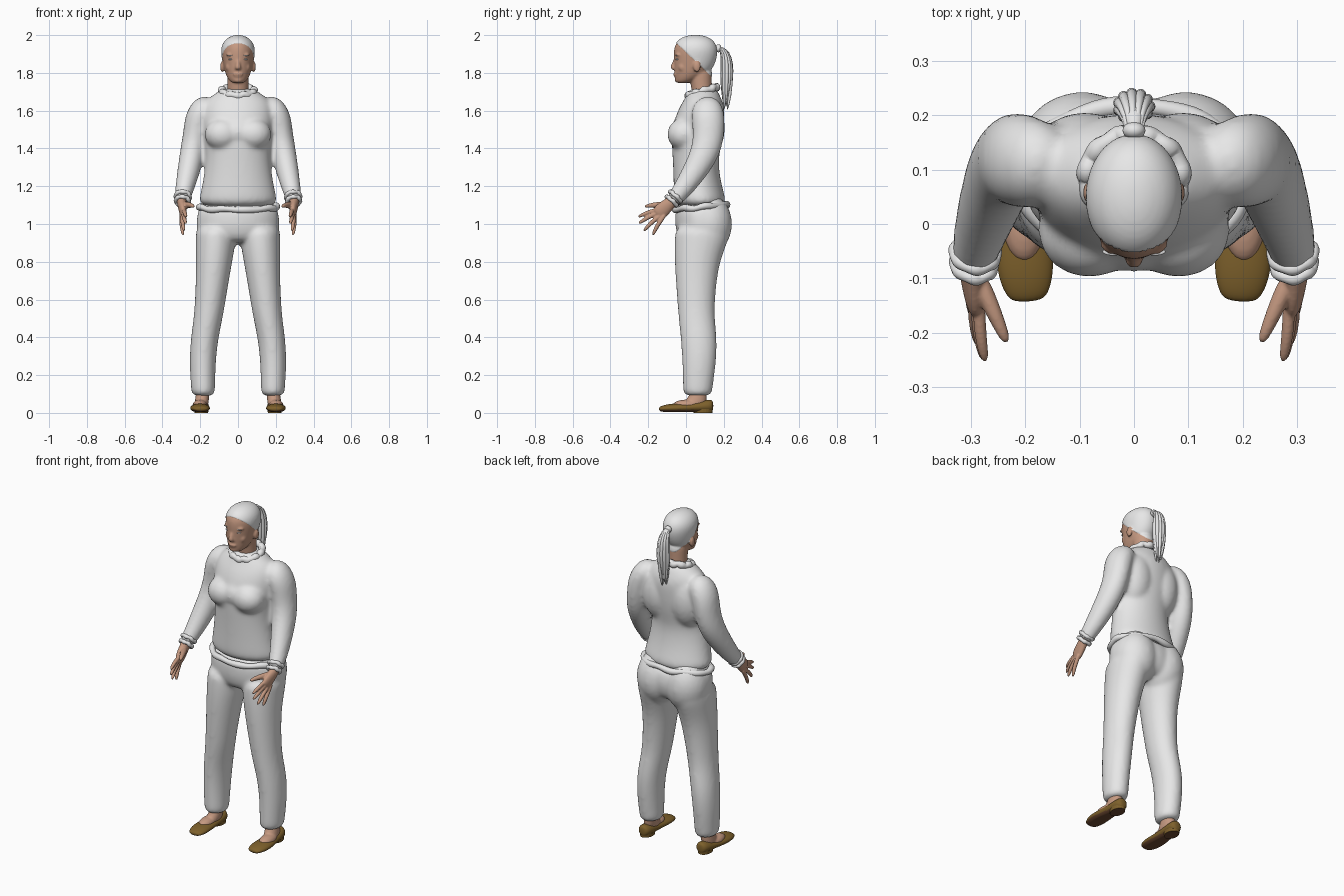
import bpy, bmesh, math
from mathutils import Vector, Matrix

cube = bpy.data.objects.get("Cube")
if cube:
    bpy.data.objects.remove(cube, do_unlink=True)


def material(name, rgb):
    m = bpy.data.materials.new(name)
    m.use_nodes = True
    m.diffuse_color = (*rgb, 1)
    m.node_tree.nodes["Principled BSDF"].inputs["Base Color"].default_value = (*rgb, 1)
    return m


WHITE = material("white", (0.8, 0.8, 0.8))
SKIN = material("skin", (0.56, 0.32, 0.22))
SHOE = material("brown leather", (0.21, 0.12, 0.025))
SOLE = material("dark sole", (0.15, 0.065, 0.03))


def finish(name, bm, mat):
    bmesh.ops.recalc_face_normals(bm, faces=bm.faces)
    me = bpy.data.meshes.new(name)
    bm.to_mesh(me)
    bm.free()
    me.materials.append(mat)
    me.shade_smooth()
    ob = bpy.data.objects.new(name, me)
    bpy.context.collection.objects.link(ob)
    return ob


def loft(name, rows, mat, side=1, turn=True, n=16, levels=2):
    """Rows of x, y, z, radius across, radius deep; rings face along the path if turn."""
    bm, rings = bmesh.new(), []
    pts = [Vector(r[:3]) for r in rows]
    for i, r in enumerate(rows):
        t = (pts[min(i + 1, len(pts) - 1)] - pts[max(i - 1, 0)]).normalized()
        u, v = Vector((1, 0, 0)), Vector((0, 1, 0))
        if turn:
            u = (u - t * t.x).normalized()
            v = t.cross(u)
        ring = []
        for k in range(n):
            a = math.tau * k / n
            p = pts[i] + u * r[3] * math.cos(a) + v * r[4] * math.sin(a)
            ring.append(bm.verts.new((p.x * side, p.y, p.z)))
        rings.append(ring)
    for a, b in zip(rings, rings[1:]):
        for k in range(n):
            bm.faces.new((a[k], a[k - 1], b[k - 1], b[k]))
    bm.faces.new(rings[0])
    bm.faces.new(rings[-1])
    ob = finish(name, bm, mat)
    ob.modifiers.new("round", "SUBSURF").levels = levels
    return ob


def stack(name, rows, mat):
    """Level rings on the centre line: z, y, radius across, radius deep."""
    return loft(name, [(0, y, z, a, b) for z, y, a, b in rows], mat, turn=False)


def ball(name, pos, size, mat, side=1):
    bm = bmesh.new()
    bmesh.ops.create_uvsphere(bm, u_segments=24, v_segments=14, radius=1)
    bm.transform(Matrix.Translation((pos[0] * side, pos[1], pos[2])) @ Matrix.Diagonal((*size, 1)))
    return finish(name, bm, mat)


def join(name, parts):
    bpy.ops.object.select_all(action="DESELECT")
    for p in parts:
        p.select_set(True)
    bpy.context.view_layer.objects.active = parts[0]
    bpy.ops.object.convert(target="MESH")
    if len(parts) > 1:
        bpy.ops.object.join()
    ob = bpy.context.object
    ob.name = name
    return ob


def fuse(name, parts, voxel, rounds):
    """Blend overlapping solids into one smooth skin."""
    ob = join(name, parts)
    m = ob.modifiers.new("blend", "REMESH")
    m.mode, m.voxel_size, m.use_smooth_shade = "VOXEL", voxel, True
    s = ob.modifiers.new("relax", "SMOOTH")
    s.factor, s.iterations = 0.5, rounds
    bpy.ops.object.convert(target="MESH")
    ob.data.shade_smooth()
    return ob


def band(name, centre, across, deep, normal, thick, waves, ripple):
    """Gathered cloth roll around an oval opening."""
    cu = bpy.data.curves.new(name, "CURVE")
    cu.dimensions, cu.bevel_depth, cu.bevel_resolution = "3D", thick, 3
    sp = cu.splines.new("POLY")
    n = 72
    sp.points.add(n - 1)
    rot = Vector((0, 0, 1)).rotation_difference(Vector(normal)).to_matrix()
    for i, p in enumerate(sp.points):
        a = math.tau * i / n
        w = ripple * (math.sin(waves * a) + 0.6 * math.sin((waves * 2 - 3) * a + 1))
        q = Vector(centre) + rot @ Vector((across * math.cos(a), deep * math.sin(a), w))
        p.co = (*q, 1)
        p.radius = 1 + 0.1 * math.sin((waves + 2) * a)
    sp.use_cyclic_u = True
    ob = bpy.data.objects.new(name, cu)
    bpy.context.collection.objects.link(ob)
    cu.materials.append(WHITE)
    ob = join(name, [ob])
    ob.data.shade_smooth()


# Sweater: body, bust, shoulder blades and sleeves
parts = [stack("sweater", [
    (1.08, .08, .218, .142), (1.15, .07, .207, .138), (1.22, .06, .19, .128), (1.33, .05, .174, .122),
    (1.40, .055, .178, .132), (1.47, .06, .188, .14), (1.55, .07, .19, .136), (1.62, .085, .19, .122),
    (1.665, .09, .165, .098), (1.695, .09, .115, .085), (1.72, .09, .085, .07)], WHITE),
    ball("breastbone", (0, -.02, 1.485), (.09, .068, .075), WHITE)]
for s in (1, -1):
    parts.append(ball("bust", (.082, -.012, 1.475), (.095, .087, .085), WHITE, s))
    parts.append(ball("blade", (.09, .1, 1.51), (.11, .106, .17), WHITE, s))
    parts.append(loft("sleeve", [
        (.13, .1, 1.625, .06, .064), (.18, .11, 1.615, .077, .086), (.213, .118, 1.56, .073, .09),
        (.225, .12, 1.48, .066, .086), (.24, .107, 1.39, .067, .08), (.257, .06, 1.3, .063, .07),
        (.28, -.005, 1.2, .053, .056), (.293, -.055, 1.14, .043, .045), (.296, -.07, 1.12, .04, .041)], WHITE, s))
fuse("sweater", parts, .011, 10)
band("collar", (0, .087, 1.703), .086, .08, (0, -.3, 1), .019, 9, .003)
band("sweater_hem", (0, .08, 1.09), .206, .138, (0, -.1, 1), .017, 6, .003)

# Trousers: hips, seat and legs
parts = [stack("trousers", [(1.12, .08, .207, .132), (1.04, .088, .224, .15), (.97, .088, .226, .147),
                            (.92, .085, .2, .125), (.9, .085, .15, .09)], WHITE)]
for s in (1, -1):
    parts.append(ball("seat", (.095, .116, 1.0), (.125, .128, .16), WHITE, s))
    parts.append(loft("leg", [
        (.117, .09, 1.0, .107, .146), (.117, .085, .93, .109, .148), (.122, .068, .85, .103, .132),
        (.131, .055, .75, .093, .115), (.146, .053, .6, .083, .102), (.158, .056, .5, .078, .097),
        (.18, .07, .38, .074, .098), (.188, .07, .25, .07, .09), (.185, .062, .13, .065, .08),
        (.184, .062, .085, .063, .077)], WHITE, s, turn=False))
fuse("trousers", parts, .011, 8)

# Hands, cuffs, feet and shoes
FINGERS = [((.285, -.15, 1.075), (.273, -.256, 1.036)), ((.289, -.152, 1.057), (.275, -.254, 1.0)),
           ((.294, -.142, 1.04), (.285, -.226, .96)), ((.299, -.125, 1.03), (.29, -.178, .937))]
for s, label in ((1, "left"), (-1, "right")):
    parts = [loft("palm", [(.298, -.05, 1.145, .028, .03), (.297, -.085, 1.11, .026, .032),
                           (.293, -.125, 1.075, .021, .043), (.289, -.158, 1.045, .016, .038)], SKIN, s),
             loft("thumb", [(.292, -.09, 1.1, .018, .02), (.268, -.14, 1.1, .017, .018),
                            (.25, -.18, 1.1, .013, .013), (.233, -.22, 1.092, .009, .009)], SKIN, s)]
    for root, tip in FINGERS:
        a, b = Vector(root), Vector(tip)
        mid = a.lerp(b, .5) + Vector((.004, -.003, .005))
        start = a.lerp(b, -.25)
        parts.append(loft("finger", [(*start, .012, .012), (*a, .0125, .0125), (*mid, .012, .012),
                                     (*b, .009, .009)], SKIN, s, n=10))
    fuse(label + "_hand", parts, .004, 2)
    for i, size in enumerate((.038, .035)):
        band(f"{label}_cuff_{i}", (s * (.292 + .002 * i), -.055 - .02 * i, 1.145 - .024 * i), size, size,
             (s * -.1, .68, .72), .011, 5, .0015)

    fuse(label + "_foot", [
        loft("ankle", [(.185, .07, .16, .035, .04), (.187, .068, .1, .036, .044),
                       (.192, .05, .06, .038, .06), (.195, .04, .03, .036, .06)], SKIN, s, turn=False),
        ball("instep", (.202, 0, .04), (.039, .07, .03), SKIN, s)], .006, 3)

    shoe = loft(label + "_shoe", [
        (.195, -.143, .019, .026, .009), (.196, -.127, .022, .042, .017), (.2, -.085, .025, .054, .024),
        (.202, -.03, .026, .053, .025), (.197, .04, .029, .044, .026), (.194, .1, .035, .042, .033),
        (.193, .132, .038, .035, .034), (.193, .145, .038, .018, .024)], SHOE, s)
    heel = loft(label + "_heel", [(.194, .09, 0, .036, .05), (.194, .09, .02, .038, .052)], SHOE, s,
                turn=False, n=20, levels=0)
    shoe = join(label + "_shoe", [shoe])
    for v in shoe.data.vertices:
        v.co.z = max(v.co.z, .006)
    heel.data.shade_flat()
    for ob in (shoe, heel):
        ob.data.materials.append(SOLE)
        for p in ob.data.polygons:
            p.material_index = int(p.normal.z < -.7)

# Head: skull, neck, ears and face forms
parts = [stack("head", [
    (1.745, -.02, .03, .032), (1.758, -.002, .047, .056), (1.785, .02, .064, .081), (1.82, .037, .075, .102),
    (1.87, .047, .084, .114), (1.915, .05, .09, .118), (1.95, .05, .084, .11), (1.978, .05, .063, .086),
    (1.992, .05, .036, .052), (1.998, .05, .014, .02)], SKIN),
    loft("neck", [(0, .09, 1.66, .06, .055), (0, .082, 1.72, .056, .055), (0, .077, 1.79, .058, .062),
                  (0, .072, 1.83, .056, .062)], SKIN, turn=False),
    loft("nose", [(0, -.055, 1.88, .009, .009), (0, -.064, 1.85, .011, .011), (0, -.072, 1.83, .016, .013),
                  (0, -.062, 1.815, .018, .012)], SKIN, turn=False),
    ball("upper_lip", (0, -.055, 1.793), (.027, .013, .006), SKIN),
    ball("lower_lip", (0, -.051, 1.782), (.022, .013, .007), SKIN),
    ball("chin", (0, -.04, 1.762), (.026, .02, .015), SKIN)]
for s in (1, -1):
    parts.append(ball("ear", (.083, .058, 1.833), (.011, .02, .03), SKIN, s))
    parts.append(ball("brow", (.036, -.04, 1.896), (.026, .016, .01), SKIN, s))
    parts.append(ball("cheek", (.042, -.016, 1.83), (.024, .026, .028), SKIN, s))
head = fuse("head", parts, .006, 4)

# Hairline cut: sloping from forehead to nape, hair lifted slightly
slope = Vector((0, .95, 1)).normalized()
line = Vector((0, -.045, 1.952))
head.data.materials.append(WHITE)
bm = bmesh.new()
bm.from_mesh(head.data)
bmesh.ops.bisect_plane(bm, geom=bm.verts[:] + bm.edges[:] + bm.faces[:], plane_co=line, plane_no=slope)
for f in bm.faces:
    c = f.calc_center_median()
    ear = abs(c.x) > .079 and (c.y - .058) ** 2 + (c.z - 1.833) ** 2 < .0009
    f.material_index = int((c - line).dot(slope) > 0 and not ear)
bm.normal_update()
for v in bm.verts:
    if all(f.material_index for f in v.link_faces):
        v.co += v.normal * .003
bm.to_mesh(head.data)
bm.free()

# Eyes and pale brows
for s, label in ((1, "left"), (-1, "right")):
    ball(label + "_eye", (.036, -.044, 1.872), (.015, .012, .005), WHITE, s)
    ball(label + "_eyebrow", (.038, -.051, 1.893), (.02, .007, .0025), WHITE, s)

# Ponytail: core with a ring of strands
TAIL = [(.15, 1.925, .5), (.182, 1.935, .42), (.208, 1.91, .75), (.217, 1.85, 1), (.216, 1.78, 1.05),
        (.214, 1.7, .85), (.208, 1.63, .4)]
parts = [loft("core", [(0, y, z, .03 * k, .025 * k) for y, z, k in TAIL], WHITE)]
for i in range(11):
    a = math.tau * i / 11
    drop = .03 * math.sin(i * 2.4)
    parts.append(loft("strand", [
        (.029 * k * math.cos(a), y + .024 * k * math.sin(a), z + (drop if z < 1.75 else 0),
         .011 * k, .011 * k) for y, z, k in TAIL], WHITE, n=8, levels=1))
join("ponytail", parts)
ball("hair_knot", (0, .172, 1.93), (.021, .016, .021), WHITE)
